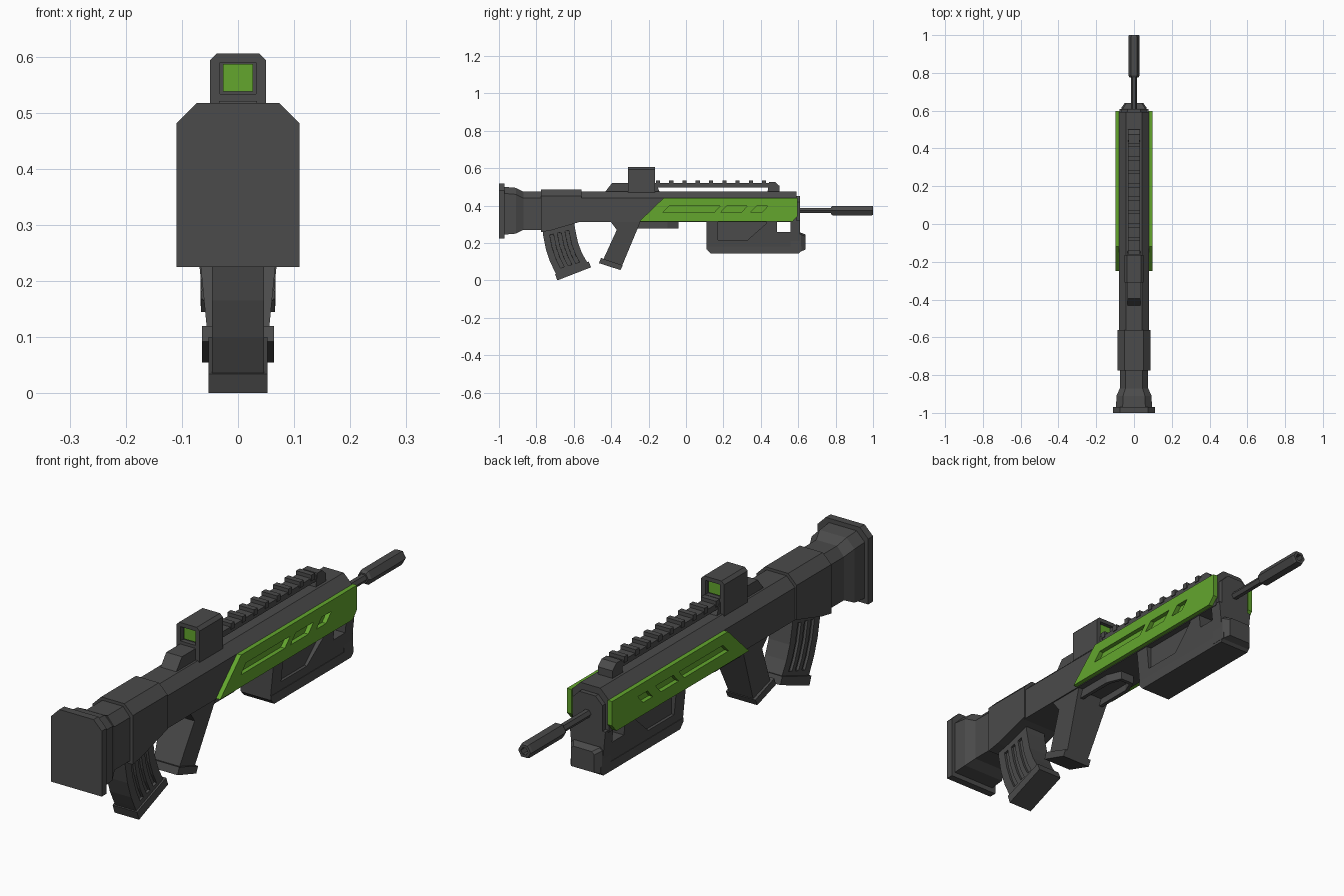
import bpy, bmesh, math

if "Cube" in bpy.data.objects:
    bpy.data.objects.remove(bpy.data.objects["Cube"])


def material(name, rgb):
    m = bpy.data.materials.new(name)
    m.diffuse_color = (*rgb, 1)
    m.use_nodes = True
    m.node_tree.nodes["Principled BSDF"].inputs["Base Color"].default_value = m.diffuse_color
    return m


GRAY = material("dark gray", (0.07, 0.07, 0.07))
GREEN = material("green", (0.125, 0.38, 0.027))


def finish(name, bm, mat=GRAY):
    bmesh.ops.recalc_face_normals(bm, faces=bm.faces)
    me = bpy.data.meshes.new(name)
    bm.to_mesh(me)
    bm.free()
    ob = bpy.data.objects.new(name, me)
    me.materials.append(mat)
    bpy.context.collection.objects.link(ob)
    return ob


def loft(name, rings, mat=GRAY):
    """Skin a list of equal-length rings of 3D points and cap both ends."""
    bm = bmesh.new()
    vs = [[bm.verts.new(p) for p in r] for r in rings]
    n = len(vs[0])
    for a, b in zip(vs, vs[1:]):
        for i in range(n):
            j = (i + 1) % n
            bm.faces.new((a[i], a[j], b[j], b[i]))
    bm.faces.new(vs[0])
    bm.faces.new(vs[-1])
    return finish(name, bm, mat)


def prism(name, pts, x0, x1, mat=GRAY):
    """Side profile (y, z) spanned between x0 and x1; each may be a function of z."""
    f = lambda x, z: x(z) if callable(x) else x
    return loft(name, [[(f(x, z), y, z) for y, z in pts] for x in (x0, x1)], mat)


def box(name, x0, x1, y0, y1, z0, z1, mat=GRAY):
    return prism(name, [(y0, z0), (y1, z0), (y1, z1), (y0, z1)], x0, x1, mat)


def section(y, hw, z0, z1, cx, cz):
    """Cross-section with chamfered top corners."""
    half = [(hw, z0), (hw, z1 - cz), (hw - cx, z1)]
    return [(x, y, z) for x, z in half] + [(-x, y, z) for x, z in reversed(half)]


def cut(ob, cutter):
    mod = ob.modifiers.new("cut", 'BOOLEAN')
    mod.operation = 'DIFFERENCE'
    mod.solver = 'EXACT'
    mod.object = cutter
    bpy.context.view_layer.objects.active = ob
    bpy.ops.object.modifier_apply(modifier=mod.name)
    bpy.data.objects.remove(cutter)


# Stock: butt plate, flared neck, collar
loft("butt_plate", [section(y, 0.11, 0.225, 0.517, 0.036, 0.036) for y in (-1, -0.97)])
loft("stock_neck", [section(-0.97, 0.095, 0.245, 0.5, 0.035, 0.035),
                    section(-0.91, 0.093, 0.25, 0.495, 0.035, 0.035),
                    section(-0.87, 0.075, 0.27, 0.475, 0.03, 0.035),
                    section(-0.77, 0.075, 0.27, 0.475, 0.03, 0.035)])
loft("stock_collar", [section(-0.775, 0.087, 0.258, 0.487, 0.037, 0.037),
                      section(-0.72, 0.087, 0.268, 0.487, 0.037, 0.037),
                      section(-0.56, 0.087, 0.315, 0.487, 0.037, 0.037)])

# Main body and front cap
loft("body", [section(y, 0.08, 0.312, 0.476, 0.037, 0.036) for y in (-0.57, 0.592)])
loft("front_cap", [section(y, 0.065, 0.24, 0.45, 0.03, 0.03) for y in (0.58, 0.61)])

# Green side panels with three slanted slots
for side, s in (("right", 1), ("left", -1)):
    panel = prism(side + "_panel", [(-0.25, 0.315), (-0.12, 0.44), (0.597, 0.44),
                                    (0.597, 0.345), (0.57, 0.315)], s * 0.077, s * 0.098, GREEN)
    for y0, y1 in ((-0.123, 0.15), (0.185, 0.295), (0.345, 0.405)):
        cut(panel, prism("slot", [(y0, 0.363), (y1, 0.363), (y1 + 0.033, 0.398),
                                  (y0 + 0.033, 0.398)], s * 0.0805, s * 0.12))

# Top rail with teeth, held clear of the body by end mounts
prism("sight_mount", [(-0.435, 0.47), (-0.395, 0.521), (-0.16, 0.521), (-0.14, 0.47)], -0.034, 0.034)
box("rail_bar", -0.03, 0.03, -0.17, 0.47, 0.497, 0.52)
prism("rail_front_mount", [(0.435, 0.47), (0.445, 0.527), (0.475, 0.527), (0.5, 0.505),
                           (0.5, 0.47)], -0.032, 0.032)
for i in range(9):
    y = -0.15 + i * 0.071
    box(f"rail_tooth_{i + 1}", -0.033, 0.033, y - 0.011, y + 0.011, 0.51, 0.534)

# Sight housing with a recessed lens at each end
sight = loft("sight_housing", [section(y, 0.05, 0.47, 0.605, 0.012, 0.012) for y in (-0.31, -0.165)])
for end, y, d in (("front", -0.31, 1), ("back", -0.165, -1)):
    cut(sight, box("pocket", -0.032, 0.032, y - d * 0.02, y + d * 0.018, 0.533, 0.589))
    box(end + "_lens", -0.027, 0.027, y + d * 0.013, y + d * 0.02, 0.538, 0.587, GREEN)

# Pistol grip, its base and the hollow guard in front of it
grip_w = lambda z: 0.055 + (z - 0.11) * 0.1
prism("grip", [(-0.40, 0.32), (-0.40, 0.31), (-0.37, 0.27), (-0.45, 0.095), (-0.345, 0.07),
               (-0.245, 0.31), (-0.245, 0.32)], lambda z: -grip_w(z), grip_w)
prism("grip_base", [(-0.455, 0.12), (-0.465, 0.092), (-0.35, 0.055), (-0.338, 0.08)], -0.064, 0.064)


def guard_ring(z, m):
    pts = [(-0.28, 0.055 - m), (-0.1, 0.055 - m), (-0.04 - m, 0.03 - m / 2)]
    return [(x, y, z) for y, x in pts] + [(-x, y, z) for y, x in reversed(pts)]


guard = loft("trigger_guard", [guard_ring(z, 0) for z in (0.278, 0.32)])
cut(guard, loft("guard_hollow", [guard_ring(z, 0.015) for z in (0.26, 0.305)]))

# Curved magazine: a grid of rows whose side faces are sunk into three grooves
rows = [(-0.77, 0.29, -0.60, 0.33), (-0.763, 0.235, -0.593, 0.275), (-0.749, 0.165, -0.577, 0.20),
        (-0.727, 0.10, -0.556, 0.145), (-0.705, 0.055, -0.535, 0.108), (-0.69, 0.025, -0.522, 0.085)]
cols = [0, 0.2, 0.32, 0.44, 0.56, 0.68, 0.8, 1]
bm = bmesh.new()
sides, grooves = [], []
for x in (0.046, -0.046):
    grid = [[bm.verts.new((x, a + (c - a) * t, b + (d - b) * t)) for t in cols] for a, b, c, d in rows]
    sides.append(grid)
    for r in range(len(rows) - 1):
        for c in range(len(cols) - 1):
            q = (grid[r][c], grid[r][c + 1], grid[r + 1][c + 1], grid[r + 1][c])
            f = bm.faces.new(q if x > 0 else q[::-1])
            if c % 2 and 1 <= r <= 3:
                grooves.append(f)
rims = [g[0] + [r[-1] for r in g[1:]] + g[-1][-2::-1] + [r[0] for r in g[-2:0:-1]] for g in sides]
for i in range(len(rims[0])):
    j = (i + 1) % len(rims[0])
    bm.faces.new((rims[0][i], rims[0][j], rims[1][j], rims[1][i]))
bmesh.ops.recalc_face_normals(bm, faces=bm.faces)
bmesh.ops.inset_region(bm, faces=grooves, thickness=0.0005, depth=-0.01)
finish("magazine", bm)
prism("magazine_base", [(-0.70, 0.034), (-0.52, 0.10), (-0.508, 0.07), (-0.688, 0)], -0.053, 0.053)

# Lower fore-end: tapered block with a window, sunken side panels, bottom rim and nose
fore_w = lambda z: 0.061 + (z - 0.15) * 0.1
fore = prism("fore_end", [(0.11, 0.32), (0.11, 0.165), (0.61, 0.165), (0.61, 0.32)],
             lambda z: -fore_w(z), fore_w)
cut(fore, box("window", -0.2, 0.2, 0.487, 0.56, 0.26, 0.318))
for s in (1, -1):
    cut(fore, prism("side_recess", [(0.17, 0.34), (0.17, 0.217), (0.33, 0.217), (0.43, 0.305),
                                    (0.43, 0.34)], s * 0.056, s * 0.12))
prism("fore_end_rim", [(0.11, 0.182), (0.11, 0.168), (0.13, 0.145), (0.605, 0.145), (0.62, 0.16),
                       (0.62, 0.182)], -0.066, 0.066)
loft("fore_end_nose", [section(0.56, 0.067, 0.155, 0.255, 0.01, 0.01),
                       section(0.615, 0.067, 0.155, 0.255, 0.01, 0.01),
                       section(0.64, 0.05, 0.165, 0.245, 0.01, 0.01)])


# Hexagonal barrel and hollow muzzle
def hexagon(y, r):
    return [(r * math.cos(k * math.pi / 3), y, 0.373 + r * math.sin(k * math.pi / 3)) for k in range(6)]


loft("barrel", [hexagon(y, 0.016) for y in (0.6, 0.8)])
loft("muzzle", [hexagon(0.775, 0.022), hexagon(0.785, 0.03), hexagon(0.99, 0.03), hexagon(1, 0.027),
                hexagon(1, 0.015), hexagon(0.96, 0.015)])
